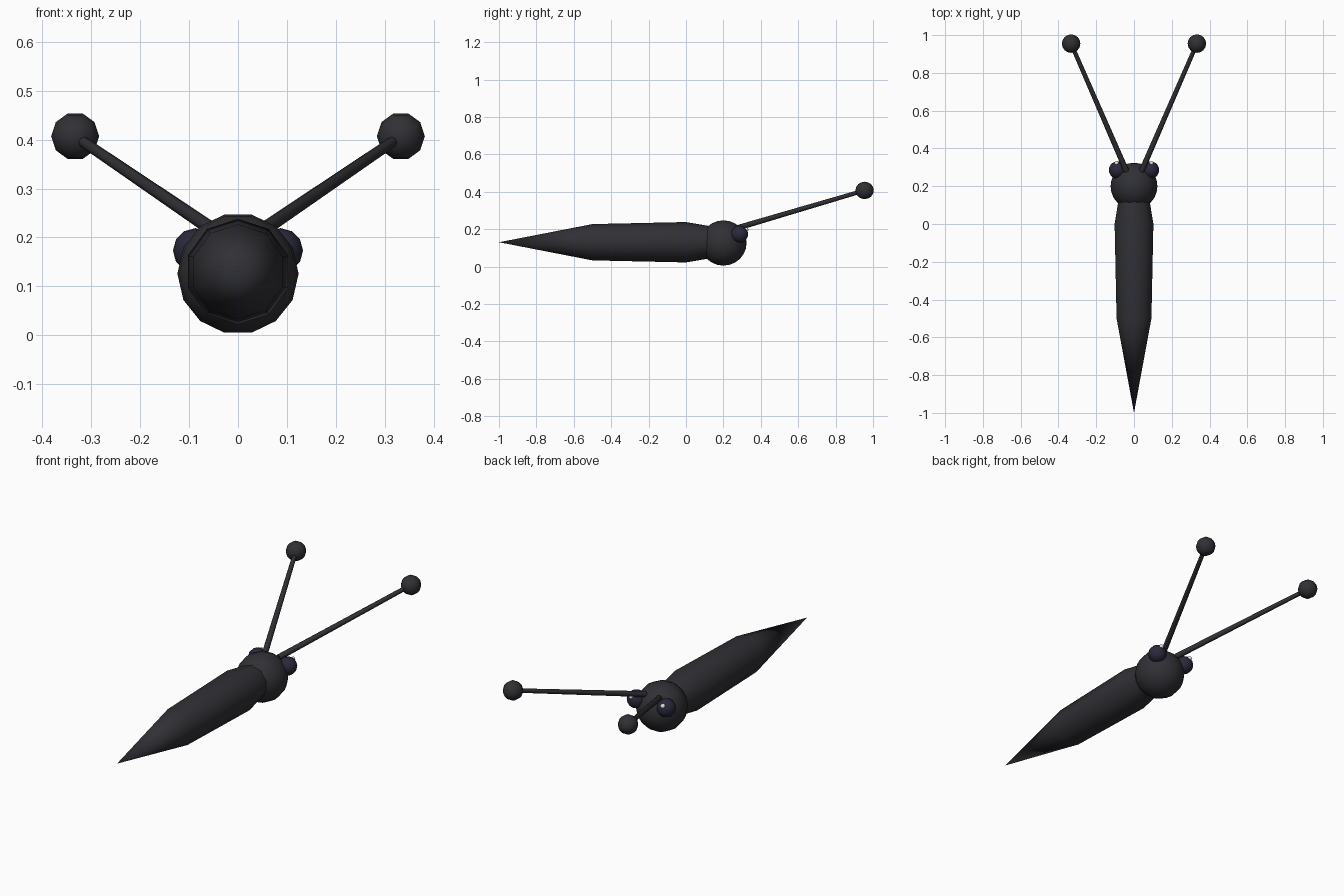
import bpy, math
from mathutils import Vector, Matrix

cube = bpy.data.objects.get("Cube")
if cube:
    bpy.data.objects.remove(cube, do_unlink=True)


def material(name, r, g, b):
    m = bpy.data.materials.new(name)
    m.use_nodes = True
    m.diffuse_color = (r, g, b, 1)
    bsdf = m.node_tree.nodes["Principled BSDF"]
    bsdf.inputs["Base Color"].default_value = (r, g, b, 1)
    bsdf.inputs["Roughness"].default_value = 0.8
    return m


charcoal = material("charcoal", 0.03, 0.03, 0.036)
eye_navy = material("eye navy", 0.022, 0.022, 0.045)
white = material("white", 0.9, 0.9, 0.9)


def finish(name, mat, angle):
    ob = bpy.context.object
    ob.name = ob.data.name = name
    ob.data.materials.append(mat)
    bpy.ops.object.shade_smooth_by_angle(angle=math.radians(angle))
    return ob


def ball(name, centre, radius, mat, segments, rings):
    # Poles lie along the body axis
    bpy.ops.mesh.primitive_uv_sphere_add(segments=segments, ring_count=rings, radius=radius)
    ob = finish(name, mat, 60)
    ob.data.transform(Matrix.Rotation(math.pi / 2, 4, "X")
                      @ Matrix.Rotation(math.pi / 2, 4, "Z"))
    ob.location = centre
    return ob


def rod(name, start, end, r1, r2, mat):
    start, end = Vector(start), Vector(end)
    bpy.ops.mesh.primitive_cone_add(vertices=8, radius1=r1, radius2=r2,
                                    depth=(end - start).length,
                                    location=(start + end) / 2)
    ob = finish(name, mat, 50)
    ob.rotation_euler = (end - start).to_track_quat("Z", "Y").to_euler()
    return ob


# Ten-sided body, lathed along y from tail tip to neck
SIDES = 10
profile = [(-0.5, 0.097), (0.0, 0.108), (0.14, 0.084)]
verts = [(0, -1, 0.13)]
for y, r in profile:
    for i in range(SIDES):
        a = 2 * math.pi * i / SIDES
        verts.append((r * math.sin(a), y, 0.13 + r * math.cos(a)))
faces = []
for i in range(SIDES):
    j = (i + 1) % SIDES
    faces.append((0, 1 + j, 1 + i))
    for k in range(len(profile) - 1):
        a, b = 1 + k * SIDES, 1 + (k + 1) * SIDES
        faces.append((a + i, a + j, b + j, b + i))
faces.append([1 + (len(profile) - 1) * SIDES + i for i in range(SIDES)])
mesh = bpy.data.meshes.new("body")
mesh.from_pydata(verts, [], faces)
body = bpy.data.objects.new("body", mesh)
bpy.context.collection.objects.link(body)
bpy.ops.object.select_all(action="DESELECT")
body.select_set(True)
bpy.context.view_layer.objects.active = body
finish("body", charcoal, 50)

# Head
ball("head", (0, 0.2, 0.126), 0.124, charcoal, 14, 12)

# Eyes with glints, and antennae with round tips
for side, s in (("left", 1), ("right", -1)):
    ball(side + "_eye", (s * 0.087, 0.286, 0.173), 0.046, eye_navy, 12, 10)
    ball(side + "_eye_glint", (s * 0.092, 0.322, 0.197), 0.012, white, 8, 6)
    rod(side + "_antenna", (s * 0.04, 0.28, 0.208), (s * 0.333, 0.955, 0.407),
        0.015, 0.011, charcoal)
    ball(side + "_antenna_tip", (s * 0.333, 0.955, 0.407), 0.049, charcoal, 10, 8)
